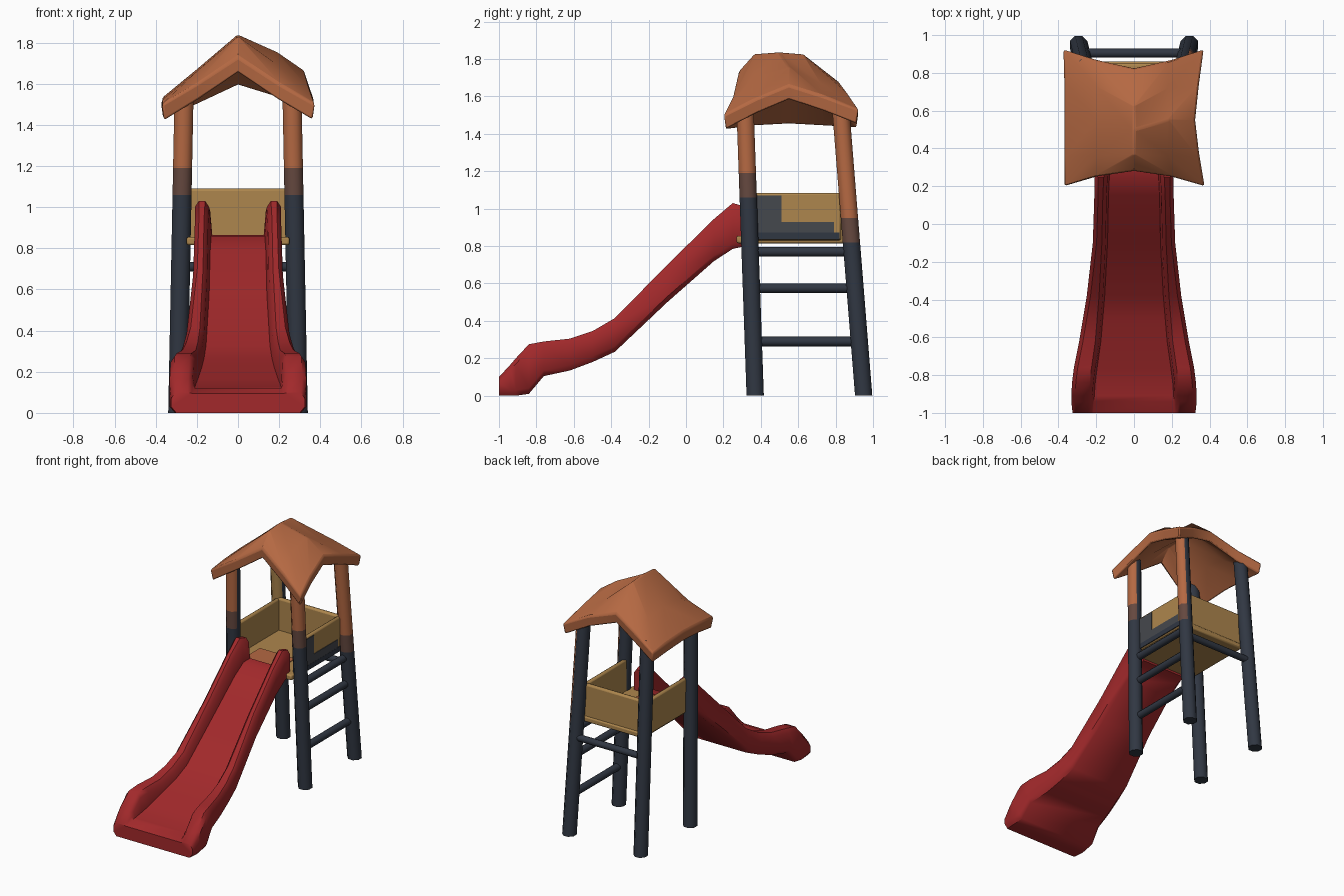
import bpy, bmesh, math
from mathutils import Vector

if "Cube" in bpy.data.objects:
    bpy.data.objects.remove(bpy.data.objects["Cube"])


def material(name, rgb):
    m = bpy.data.materials.new(name)
    m.use_nodes = True
    m.diffuse_color = (*rgb, 1)
    m.node_tree.nodes["Principled BSDF"].inputs["Base Color"].default_value = (*rgb, 1)
    return m


RED = material("slide red", (.36, .022, .024))
ORANGE = material("terracotta", (.46, .14, .055))
YELLOW = material("mustard", (.42, .24, .075))
NAVY = material("dark navy", (.03, .038, .055))
BROWN = material("dusky brown", (.13, .065, .05))
SLATE = material("slate", (.06, .065, .075))


def finish(name, bm, mats, angle=40):
    bmesh.ops.recalc_face_normals(bm, faces=bm.faces[:])
    mesh = bpy.data.meshes.new(name)
    bm.to_mesh(mesh)
    bm.free()
    for m in mats:
        mesh.materials.append(m)
    mesh.shade_smooth()
    mesh.set_sharp_from_angle(angle=math.radians(angle))
    ob = bpy.data.objects.new(name, mesh)
    bpy.context.collection.objects.link(ob)
    return ob


def bevel(ob, width, segments=2):
    mod = ob.modifiers.new("rounding", "BEVEL")
    mod.width, mod.segments = width, segments
    mod.limit_method, mod.angle_limit = "ANGLE", math.radians(40)


def loft(bm, rings):
    """Skin a list of closed rings and cap both ends."""
    rows = [[bm.verts.new(p) for p in ring] for ring in rings]
    n = len(rows[0])
    for a, b in zip(rows, rows[1:]):
        for i in range(n):
            bm.faces.new((a[i], a[(i + 1) % n], b[(i + 1) % n], b[i]))
    bm.faces.new(rows[0])
    bm.faces.new(rows[-1])


def box(name, x, y, z, mat, round_edge=0):
    bm = bmesh.new()
    loft(bm, [[(x[0], y[0], h), (x[1], y[0], h), (x[1], y[1], h), (x[0], y[1], h)]
              for h in z])
    ob = finish(name, bm, [mat])
    if round_edge:
        bevel(ob, round_edge)
    return ob


def rod(name, start, end, radius):
    start, end = Vector(start), Vector(end)
    u, v = Vector((0, 0, 1)), (end - start).normalized().cross(Vector((0, 0, 1)))
    bm = bmesh.new()
    loft(bm, [[c + radius * (math.cos(a) * u + math.sin(a) * v)
               for a in (i * math.tau / 10 for i in range(10))] for c in (start, end)])
    return finish(name, bm, [NAVY])


# Leaning posts, with painted upper parts on the front and left-hand faces
def post(name, base, top, cut, paint):
    base, top = Vector(base), Vector(top)
    levels = [0, cut, cut + .13, top.z]
    bm = bmesh.new()
    rings = []
    for z in levels:
        c = base.lerp(top, z / top.z)
        rings.append([c + .05 * Vector((math.cos(a), math.sin(a), 0))
                      for a in ((i + .5) * math.tau / 8 for i in range(8))])
    loft(bm, rings)
    bmesh.ops.recalc_face_normals(bm, faces=bm.faces[:])
    outer_left = base.x > 0
    for f in bm.faces:
        z = f.calc_center_median().z
        painted = f.normal.y < -.3 or (outer_left and f.normal.x > .3)
        if z > cut and painted:
            f.material_index = 1 if z < cut + .13 else 2
    finish(name, bm, [NAVY, BROWN, paint], 50)


for side, word in ((1, "left"), (-1, "right")):
    post("front_post_" + word, (side * .293, .37, 0), (side * .262, .315, 1.56), 1.06, ORANGE)
    post("back_post_" + word, (side * .293, .95, 0), (side * .262, .825, 1.56), .82,
         ORANGE if side > 0 else YELLOW)

# Ladder on the left side and the rear cross bar
for i, z in enumerate((.29, .575, .77)):
    x = .29 - .02 * z
    rod(f"ladder_rung_{i + 1}", (x, .36, z), (x, .9, z), .026)
rod("rear_cross_bar", (-.28, .905, .71), (.28, .905, .71), .024)

# Platform and its three guard panels
box("platform_floor", (-.25, .25), (.27, .86), (.815, .855), YELLOW, .01)
box("back_panel", (-.25, .25), (.815, .85), (.83, 1.09), YELLOW, .012)
for side, word in ((1, "left"), (-1, "right")):
    box("side_panel_" + word, sorted((side * .235, side * .265)), (.32, .83), (.83, 1.085),
        YELLOW, .012)
box("panel_paint_front", (.264, .269), (.36, .51), (.87, 1.07), SLATE)
box("panel_paint_lower", (.264, .27), (.36, .82), (.835, .872), NAVY)
box("panel_paint_middle", (.264, .269), (.51, .79), (.872, .93), SLATE)
box("floor_paint", (-.17, .12), (.3, .5), (.854, .86), ORANGE)

# Slide: y, rail top, bed, underside, outer half width, inner half width
stations = [
    (.32, 1.01, .865, .80, .205, .135),
    (.25, 1.03, .86, .785, .21, .14),
    (.15, .945, .79, .72, .21, .145),
    (-.1, .70, .58, .50, .218, .15),
    (-.38, .415, .33, .235, .25, .165),
    (-.5, .345, .265, .18, .27, .175),
    (-.62, .305, .225, .135, .29, .185),
    (-.76, .29, .165, .105, .318, .205),
    (-.84, .275, .14, .01, .328, .215),
    (-.91, .20, .125, .0, .332, .22),
    (-.94, .165, .12, .0, .332, .222),
    (-1, .10, .095, .0, .325, .225),
]
bm = bmesh.new()
rings = []
for y, rail, bed, under, outer, inner in stations:
    half = [(outer - .025, under), (outer, under + .03), (outer, rail - .03),
            (outer - .02, rail), (inner + .02, rail), (inner, max(bed, rail - .03)), (inner - .01, bed)]
    rings.append([(x, y, z) for x, z in half] + [(-x, y, z) for x, z in reversed(half)])
loft(bm, rings)
finish("slide", bm, [RED], 45)

# Roof shell: peaked sheet with raised middles on three of its edges
roof_rows = [
    [(-.37, .2, 1.5), (-.2, .25, 1.6), (0, .28, 1.73), (.2, .25, 1.6), (.375, .2, 1.5)],
    [(-.37, .36, 1.52), (-.2, .36, 1.66), (0, .37, 1.83), (.18, .36, 1.7), (.345, .38, 1.59)],
    [(-.37, .55, 1.53), (-.2, .55, 1.67), (0, .5, 1.84), (.18, .55, 1.76), (.325, .55, 1.66)],
    [(-.37, .74, 1.52), (-.2, .73, 1.64), (0, .62, 1.83), (.18, .72, 1.67), (.345, .74, 1.6)],
    [(-.375, .925, 1.51), (-.2, .87, 1.58), (0, .825, 1.67), (.2, .87, 1.61), (.37, .925, 1.53)],
]
bm = bmesh.new()
grid = [[bm.verts.new(p) for p in row] for row in roof_rows]
for j in range(4):
    for i in range(4):
        # split each patch toward the ridge so the folds run to the corners
        a, b, c, d = grid[j][i], grid[j][i + 1], grid[j + 1][i + 1], grid[j + 1][i]
        if (i < 2) == (j < 2):
            bm.faces.new((a, b, c))
            bm.faces.new((a, c, d))
        else:
            bm.faces.new((a, b, d))
            bm.faces.new((b, c, d))
# lower copy of the sheet and a closing rim
low = [[bm.verts.new((v.co.x * .97, .55 + (v.co.y - .55) * .97, v.co.z - .08)) for v in row]
       for row in grid]
twin = {u: v for r, s in zip(grid, low) for u, v in zip(r, s)}
rim = [e for e in bm.edges if len(e.link_faces) == 1]
for f in bm.faces[:]:
    bm.faces.new([twin[v] for v in reversed(f.verts)])
for e in rim:
    a, b = e.verts
    bm.faces.new((a, b, twin[b], twin[a]))
roof = finish("roof", bm, [ORANGE], 35)
bevel(roof, .012)
